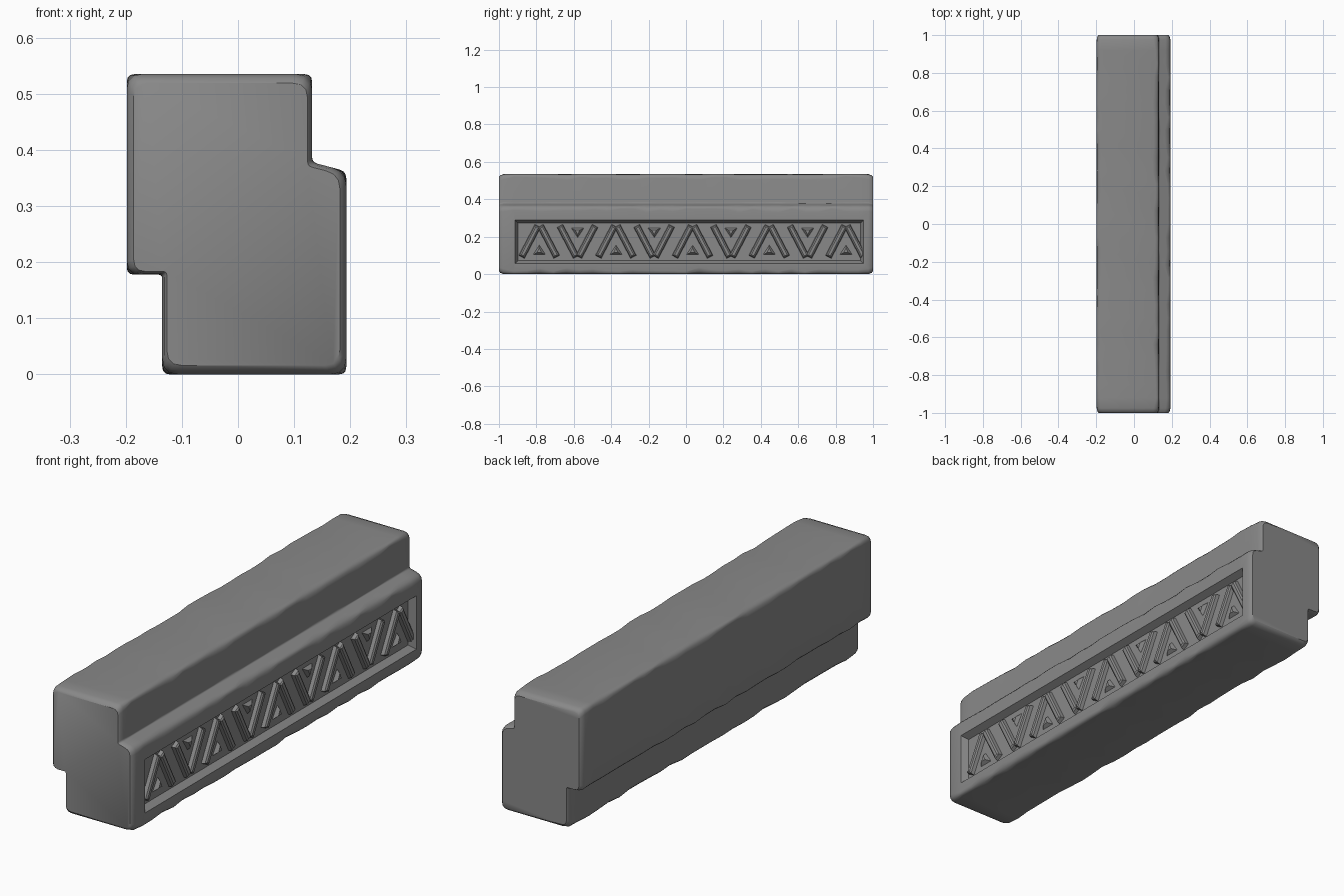
import bpy, bmesh, random
from mathutils import Vector

random.seed(4)
cube = bpy.data.objects.get("Cube")
if cube:
    bpy.data.objects.remove(cube, do_unlink=True)

stone = bpy.data.materials.new("grey_stone")
stone.use_nodes = True
stone.diffuse_color = (0.25, 0.25, 0.25, 1)
stone.node_tree.nodes["Principled BSDF"].inputs["Base Color"].default_value = (0.25, 0.25, 0.25, 1)


def finish(name, bm):
    bmesh.ops.recalc_face_normals(bm, faces=bm.faces)
    mesh = bpy.data.meshes.new(name)
    bm.to_mesh(mesh)
    bm.free()
    mesh.materials.append(stone)
    obj = bpy.data.objects.new(name, mesh)
    bpy.context.collection.objects.link(obj)
    return obj


def loft(bm, rings):
    """Skin a list of closed rings and cap both ends."""
    loops = [[bm.verts.new(p) for p in ring] for ring in rings]
    n = len(loops[0])
    for a, b in zip(loops, loops[1:]):
        for i in range(n):
            j = (i + 1) % n
            bm.faces.new((a[i], a[j], b[j], b[i]))
    bm.faces.new(loops[0])
    bm.faces.new(loops[-1])


def smooth(obj, angle):
    bpy.ops.object.select_all(action='DESELECT')
    bpy.context.view_layer.objects.active = obj
    obj.select_set(True)
    bpy.ops.object.shade_smooth_by_angle(angle=angle)


# Stepped beam section: corner x, z, and mean worn radius
SECTION = [(-0.135, 0, 0.022), (0.193, 0, 0.022), (0.193, 0.362, 0.02),
           (0.132, 0.378, 0.006), (0.132, 0.535, 0.022), (-0.198, 0.535, 0.02),
           (-0.198, 0.178, 0.018), (-0.135, 0.178, 0.005)]


def section_ring(y, scale, wear):
    ring = []
    for i, (x, z, r) in enumerate(SECTION):
        c = Vector((x, z))
        r *= wear[i]
        before = (Vector(SECTION[i - 1][:2]) - c).normalized() * r
        after = (Vector(SECTION[(i + 1) % len(SECTION)][:2]) - c).normalized() * r
        for t in (0, 0.33, 0.67, 1):
            p = c + before * (1 - t) ** 2 + after * t ** 2
            ring.append((p.x * scale, y, 0.267 + (p.y - 0.267) * scale))
    return ring


# Beam with unevenly worn edges
bm = bmesh.new()
steps = 26
stations = [(-1, 0.94), (-0.993, 0.975), (-0.975, 1)]
stations += [(-0.92 + 1.84 * i / steps, 1) for i in range(steps + 1)]
stations += [(0.975, 1), (0.993, 0.975), (1, 0.94)]
rings = []
for y, s in stations:
    worn = 1.3 if abs(y) > 0.95 else None
    rings.append(section_ring(y, s, [worn or random.uniform(0.6, 1.6) for _ in SECTION]))
loft(bm, rings)
beam = finish("stone_beam", bm)

# Sunken panel with sloping sides
bm = bmesh.new()


def panel_ring(x, grow):
    lo, hi, bottom, top = -0.91 - grow, 0.945 + grow, 0.06 - grow, 0.285 + grow
    return [(x, lo, bottom), (x, hi, bottom), (x, hi, top), (x, lo, top)]


FLOOR = 0.163
loft(bm, [panel_ring(FLOOR, -0.012), panel_ring(0.194, 0.004), panel_ring(0.25, 0.004)])
cutter = finish("panel_cutter", bm)
cut = beam.modifiers.new("panel", 'BOOLEAN')
cut.object = cutter
cut.solver = 'EXACT'
bpy.context.view_layer.objects.active = beam
bpy.ops.object.modifier_apply(modifier="panel")
bpy.data.objects.remove(cutter, do_unlink=True)
smooth(beam, 0.6)


# Raised zigzag carving
def bar(bm, start, end, width):
    a, b = Vector(start), Vector(end)
    along = (b - a).normalized()
    side = Vector((-along.y, along.x))
    rings = []
    for x, w, trim in ((FLOOR - 0.01, 1, 0), (0.178, 0.7, 0.006), (0.183, 0.35, 0.012)):
        s, e, d = a + along * trim, b - along * trim, side * width * w / 2
        rings.append([(x, p.x, p.y) for p in (s - d, e - d, e + d, s + d)])
    loft(bm, rings)


def pyramid(bm, y, z, flip):
    h = 0.03 * flip
    base = [(FLOOR - 0.005, y + dy, z + dz) for dy, dz in ((-0.04, -h), (0.04, -h), (0, h))]
    tip = [(0.178, y + dy, z + dz) for dy, dz in ((-0.012, -h / 2), (0.012, -h / 2), (0, h / 3))]
    loft(bm, [base, tip])


bm = bmesh.new()
for i in range(9):
    y = -0.785 + i * 0.205
    flip = -1 if i % 2 else 1
    mid = 0.175
    for side in (-1, 1):
        bar(bm, (y + side * 0.006, mid + flip * 0.085),
            (y + side * 0.095, mid - flip * 0.085), 0.04)
    pyramid(bm, y, mid - flip * 0.045, flip)
carving = finish("zigzag_carving", bm)
smooth(carving, 0.6)
